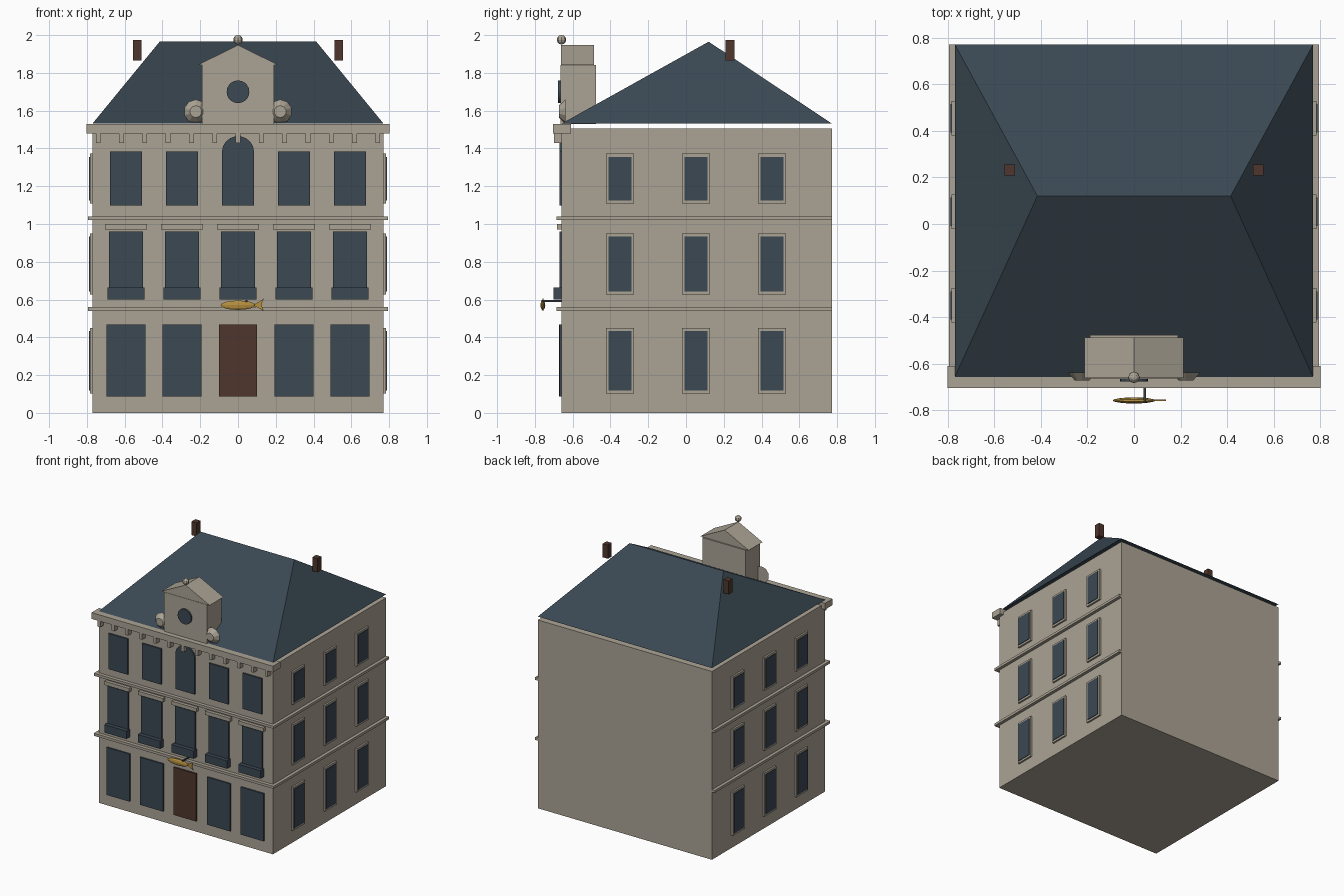
import bpy, bmesh, math
from mathutils import Matrix, Vector

cube = bpy.data.objects.get("Cube")
if cube:
    bpy.data.objects.remove(cube, do_unlink=True)


def material(name, rgb):
    m = bpy.data.materials.new(name)
    m.use_nodes = True
    m.diffuse_color = (*rgb, 1)
    m.node_tree.nodes["Principled BSDF"].inputs["Base Color"].default_value = (*rgb, 1)
    return m


STONE = material("stone", (0.41, 0.37, 0.30))
SLATE = material("blue slate", (0.043, 0.065, 0.085))
BROWN = material("brown", (0.08, 0.037, 0.027))
GOLD = material("gold", (0.47, 0.28, 0.05))
IRON = material("dark iron", (0.04, 0.045, 0.05))


def finish(name, bm, mat):
    bmesh.ops.recalc_face_normals(bm, faces=bm.faces)
    mesh = bpy.data.meshes.new(name)
    bm.to_mesh(mesh)
    bm.free()
    mesh.materials.append(mat)
    obj = bpy.data.objects.new(name, mesh)
    bpy.context.scene.collection.objects.link(obj)
    return obj


def box(name, mat, x, y, z):
    """Box from (low, high) pairs on each axis."""
    lo, hi = Vector((x[0], y[0], z[0])), Vector((x[1], y[1], z[1]))
    bm = bmesh.new()
    bmesh.ops.create_cube(bm, size=1, matrix=Matrix.Translation((lo + hi) / 2)
                          @ Matrix.Diagonal((*(hi - lo), 1)))
    return finish(name, bm, mat)


def prism(name, mat, outline, y0, y1):
    """Extrude an x-z outline from y0 to y1."""
    bm = bmesh.new()
    face = bm.faces.new([bm.verts.new((x, y0, z)) for x, z in outline])
    new = bmesh.ops.extrude_face_region(bm, geom=[face])["geom"]
    bmesh.ops.translate(bm, vec=(0, y1 - y0, 0),
                        verts=[v for v in new if isinstance(v, bmesh.types.BMVert)])
    return finish(name, bm, mat)


def arc(cx, cz, r, start, end, n):
    return [(cx + r * math.cos(start + (end - start) * i / n),
             cz + r * math.sin(start + (end - start) * i / n)) for i in range(n + 1)]


def ball(name, mat, centre, radii, segments, rings, turn=Matrix()):
    bm = bmesh.new()
    bmesh.ops.create_uvsphere(bm, u_segments=segments, v_segments=rings, radius=1,
                              matrix=Matrix.Translation(centre) @ Matrix.Diagonal((*radii, 1)) @ turn)
    return finish(name, bm, mat)


W, FRONT, BACK = 0.77, -0.658, 0.772

# Main block and string courses
box("walls", STONE, (-W, W), (FRONT, BACK), (0, 1.505))
for i, z in enumerate((0.54, 1.02)):
    box(f"string_course_{i}", STONE, (-0.795, 0.795), (-0.686, BACK), (z, z + 0.02))

# Hipped roof
bm = bmesh.new()
eaves = [bm.verts.new((x, y, 1.532)) for x, y in
         ((-W, FRONT), (W, FRONT), (W, BACK), (-W, BACK))]
ridge_l, ridge_r = [bm.verts.new((x, 0.12, 1.965)) for x in (-0.415, 0.415)]
a, b, c, d = eaves
for face in ((a, b, ridge_r, ridge_l), (b, c, ridge_r), (c, d, ridge_l, ridge_r),
             (d, a, ridge_l), (d, c, b, a)):
    bm.faces.new(face)
finish("roof", bm, SLATE)

# Front cornice on small brackets
box("cornice", STONE, (-0.802, 0.802), (-0.705, -0.61), (1.48, 1.53))
for i in range(13):
    x = -0.74 + i * 1.48 / 12
    box(f"bracket_{i}", STONE, (x - 0.0125, x + 0.0125), (-0.7, FRONT), (1.43, 1.48))

# Front openings
for i in range(5):
    x = (i - 2) * 0.2965
    if i == 2:
        outline = [(-0.085, 1.098), (0.085, 1.098)] + arc(0, 1.38, 0.085, 0, math.pi, 12)
        prism("arched_window", SLATE, outline, -0.67, FRONT)
        box("front_door", BROWN, (-0.1, 0.1), (-0.672, FRONT), (0.088, 0.468))
    else:
        box(f"upper_window_{i}", SLATE, (x - 0.085, x + 0.085), (-0.67, FRONT), (1.098, 1.383))
        box(f"ground_window_{i}", SLATE, (x - 0.102, x + 0.102), (-0.67, FRONT), (0.088, 0.468))
    box(f"middle_window_{i}", SLATE, (x - 0.09, x + 0.09), (-0.67, FRONT), (0.6, 0.96))
    box(f"window_balcony_{i}", SLATE, (x - 0.098, x + 0.098), (-0.702, FRONT), (0.6, 0.663))
    box(f"lintel_{i}", STONE, (x - 0.11, x + 0.11), (-0.684, FRONT), (0.97, 1.0))

# Framed windows on both sides
for side, name in ((1, "left"), (-1, "right")):
    for y in (-0.35, 0.053, 0.455):
        for z0, z1 in ((0.102, 0.45), (0.627, 0.95), (1.108, 1.372)):
            def span(out):
                return sorted((side * (W - 0.01), side * out))
            box(f"{name}_window_frame", STONE, span(0.784), (y - 0.074, y + 0.074), (z0, z1))
            box(f"{name}_window_pane", SLATE, span(0.789), (y - 0.061, y + 0.061),
                (z0 + 0.016, z1 - 0.016))

# Dormer with pediment, round window and finial
box("dormer", STONE, (-0.19, 0.19), (-0.665, -0.477), (1.53, 1.842))
prism("pediment", STONE, [(-0.213, 1.842), (0.213, 1.842), (0, 1.948)], -0.662, -0.488)
prism("round_window", SLATE, arc(0, 1.7, 0.06, 0, math.tau, 20)[:-1], -0.677, -0.66)
ball("finial", STONE, (0, -0.659, 1.975), (0.025,) * 3, 8, 6)

# Scroll ornaments and chimneys on each side
for side, name in ((1, "left"), (-1, "right")):
    bm = bmesh.new()
    bmesh.ops.create_cone(bm, cap_ends=True, segments=10, radius1=0.064, radius2=0.032, depth=0.034,
                          matrix=Matrix.Translation((side * 0.223, -0.656, 1.595))
                          @ Matrix.Rotation(math.pi / 2, 4, "X"))
    finish(f"{name}_scroll", bm, STONE)
    x = side * 0.534
    box(f"{name}_chimney", BROWN, (x - 0.023, x + 0.023), (0.208, 0.256), (1.866, 1.975))

# Hanging fish sign on an iron rod
ball("fish_body", GOLD, (0, -0.758, 0.57), (0.092, 0.013, 0.026), 10, 8,
     Matrix.Rotation(math.pi / 2, 4, "Y"))
prism("fish_tail", GOLD, [(0.08, 0.57), (0.137, 0.54), (0.124, 0.572), (0.137, 0.605)],
      -0.761, -0.755)
box("sign_rod", IRON, (0.041, 0.051), (-0.764, FRONT), (0.588, 0.598))
